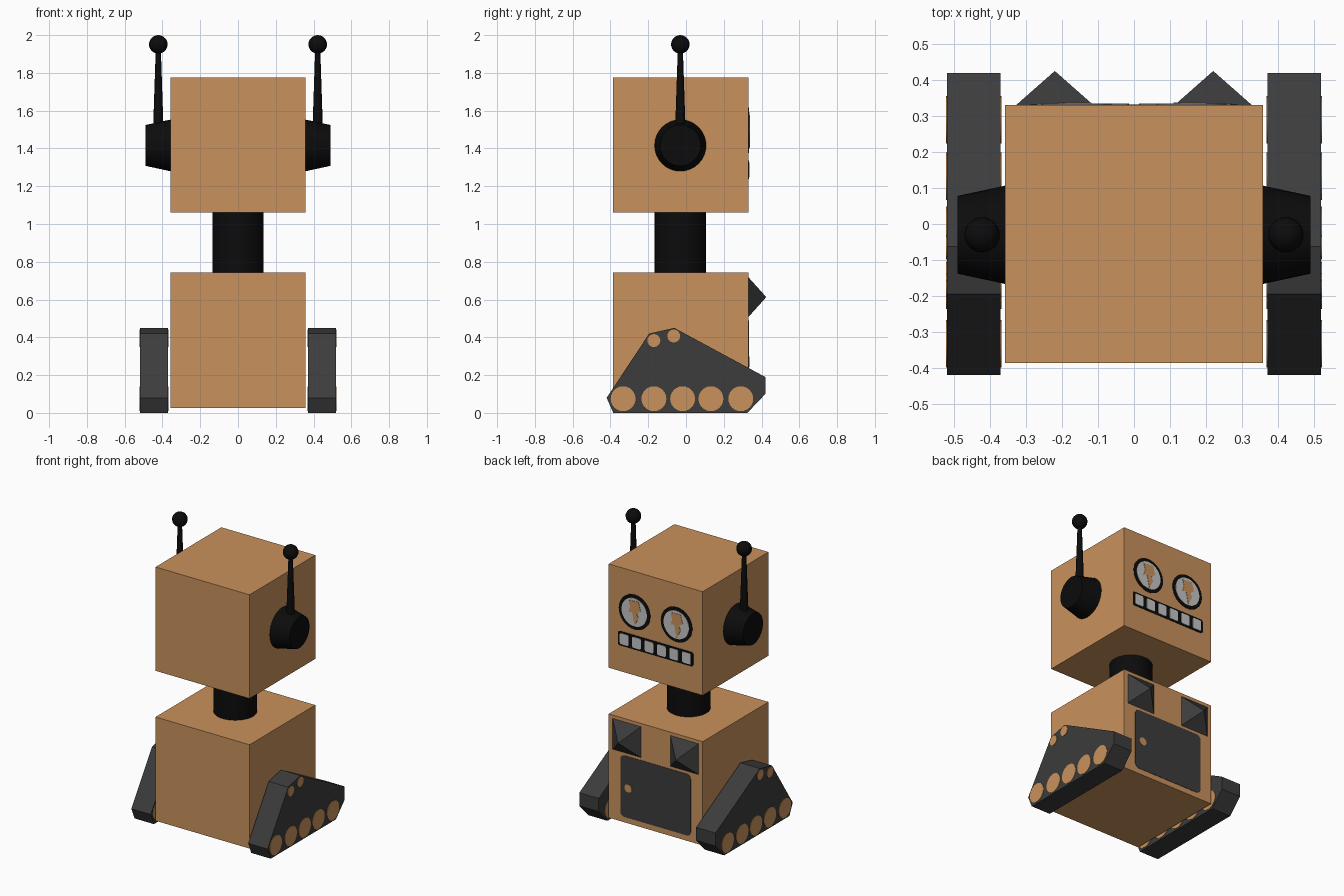
import bpy, bmesh, math
from mathutils import Matrix

if "Cube" in bpy.data.objects:
    bpy.data.objects.remove(bpy.data.objects["Cube"])


def material(name, rgb):
    m = bpy.data.materials.new(name)
    m.diffuse_color = (*rgb, 1)
    m.use_nodes = True
    m.node_tree.nodes["Principled BSDF"].inputs["Base Color"].default_value = m.diffuse_color
    return m


TAN = material("tan", (0.584, 0.287, 0.107))
GREY = material("dark grey", (0.045, 0.045, 0.045))
BLACK = material("black", (0.0035, 0.0035, 0.0035))
PALE = material("pale grey", (0.56, 0.56, 0.56))
CY = -0.03      # centre line of head and body in y
BACK = 0.33     # the face side of head and body


def finish(name, bm, mat, smooth=False):
    bmesh.ops.recalc_face_normals(bm, faces=bm.faces)
    me = bpy.data.meshes.new(name)
    bm.to_mesh(me)
    bm.free()
    me.materials.append(mat)
    ob = bpy.data.objects.new(name, me)
    bpy.context.collection.objects.link(ob)
    if smooth:
        bpy.ops.object.select_all(action='DESELECT')
        ob.select_set(True)
        bpy.context.view_layer.objects.active = ob
        bpy.ops.object.shade_smooth_by_angle(angle=math.radians(35))
    return ob


def box(name, lo, hi, mat):
    bm = bmesh.new()
    size = [b - a for a, b in zip(lo, hi)]
    mid = [(a + b) / 2 for a, b in zip(lo, hi)]
    bmesh.ops.create_cube(bm, size=1, matrix=Matrix.Translation(mid) @ Matrix.Diagonal((*size, 1)))
    return finish(name, bm, mat)


def cone(name, centre, r1, r2, depth, mat, rot=None, segs=32):
    bm = bmesh.new()
    m = Matrix.Translation(centre) @ (rot or Matrix.Identity(4))
    bmesh.ops.create_cone(bm, cap_ends=True, segments=segs, radius1=r1, radius2=r2, depth=depth, matrix=m)
    return finish(name, bm, mat, True)


def prism(name, pts, axis, a, b, mat):
    """Extrude a 2D outline along x (outline is y, z) or y (outline is x, z)."""
    bm = bmesh.new()
    put = (lambda p, t: (t, p[0], p[1])) if axis == 'x' else (lambda p, t: (p[0], t, p[1]))
    face = bm.faces.new([bm.verts.new(put(p, a)) for p in pts])
    ext = bmesh.ops.extrude_face_region(bm, geom=[face])
    for v in ext["geom"]:
        if isinstance(v, bmesh.types.BMVert):
            v.co[0 if axis == 'x' else 1] = b
    return finish(name, bm, mat)


def circle(cx, cz, r, n=32):
    return [(cx + r * math.cos(2 * math.pi * i / n), cz + r * math.sin(2 * math.pi * i / n)) for i in range(n)]


def round_rect(x0, x1, z0, z1, r):
    pts = []
    for cx, cz, start in ((x1 - r, z1 - r, 0), (x0 + r, z1 - r, 90), (x0 + r, z0 + r, 180), (x1 - r, z0 + r, 270)):
        for k in range(5):
            t = math.radians(start + 22.5 * k)
            pts.append((cx + r * math.cos(t), cz + r * math.sin(t)))
    return pts


def plate(name, pts, level, mat):
    """Thin plate on the face side; higher levels sit on top of lower ones."""
    return prism(name, pts, 'y', BACK - 0.01, BACK + 0.0025 * level, mat)


# Head, neck, body
box("head", (-0.358, -0.386, 1.06), (0.358, BACK, 1.775), TAN)
box("body", (-0.358, -0.386, 0.027), (0.358, BACK, 0.742), TAN)
cone("neck", (0, CY, 0.9), 0.136, 0.136, 0.36, BLACK)

# Mouth with six teeth
plate("mouth", round_rect(-0.287, 0.287, 1.238, 1.337, 0.015), 1, BLACK)
for i in range(6):
    x = (i - 2.5) * 0.095
    plate("tooth", round_rect(x - 0.033, x + 0.033, 1.25, 1.325, 0.01), 2, PALE)

# Body door with knob
plate("door", round_rect(-0.268, 0.268, 0.065, 0.488, 0.03), 1, GREY)
plate("door_knob", circle(0.207, 0.27, 0.028, 20), 2, TAN)

# Track outline and wheels (y, z, radius)
TRACK = [(-0.42, 0.08), (-0.385, 0), (0.325, 0), (0.42, 0.1), (0.42, 0.19), (-0.062, 0.45), (-0.195, 0.42)]
WHEELS = [(y, 0.075, 0.066) for y in (-0.333, -0.17, -0.018, 0.132, 0.29)]
WHEELS += [(-0.17, 0.383, 0.034), (-0.065, 0.407, 0.034)]
PUPIL = [(0.042, 0.075), (-0.034, 0.08), (-0.05, 0.02), (-0.02, -0.005), (-0.035, -0.03),
         (-0.004, -0.09), (0.008, -0.03), (0.015, 0.0), (0.042, -0.01), (0.03, 0.03)]

for s, side in ((-1, "left"), (1, "right")):
    # Eye: black rim, pale disc, tan pupil
    ex, ez = s * 0.16, 1.496
    plate(side + "_eye_rim", circle(ex, ez, 0.12), 1, BLACK)
    plate(side + "_eye", circle(ex, ez, 0.097), 2, PALE)
    plate(side + "_pupil", [(ex + x, ez + z) for x, z in PUPIL], 3, TAN)

    # Ear cup and antenna
    turn = Matrix.Rotation(s * math.pi / 2, 4, 'Y')
    cone(side + "_ear", (s * 0.423, CY, 1.416), 0.137, 0.108, 0.134, BLACK, turn)
    cone(side + "_antenna", (s * 0.422, CY, 1.7), 0.029, 0.013, 0.48, BLACK, segs=20)
    bm = bmesh.new()
    bmesh.ops.create_uvsphere(bm, u_segments=24, v_segments=14, radius=0.049,
                              matrix=Matrix.Translation((s * 0.422, CY, 1.951)))
    finish(side + "_antenna_ball", bm, BLACK, True)

    # Pyramid stud above the door
    bm = bmesh.new()
    apex = bm.verts.new((s * 0.22, 0.425, 0.613))
    base = [bm.verts.new((s * 0.22 + dx, BACK - 0.002, 0.613 + dz))
            for dx, dz in ((-0.11, -0.108), (0.11, -0.108), (0.11, 0.108), (-0.11, 0.108))]
    bm.faces.new(base)
    for i in range(4):
        bm.faces.new((base[i], base[(i + 1) % 4], apex))
    finish(side + "_stud", bm, GREY)

    # Track with wheels showing on both sides
    prism(side + "_track", TRACK, 'x', s * 0.371, s * 0.519, GREY)
    for y, z, r in WHEELS:
        prism(side + "_wheel", circle(y, z, r, 24), 'x', s * 0.368, s * 0.522, TAN)
